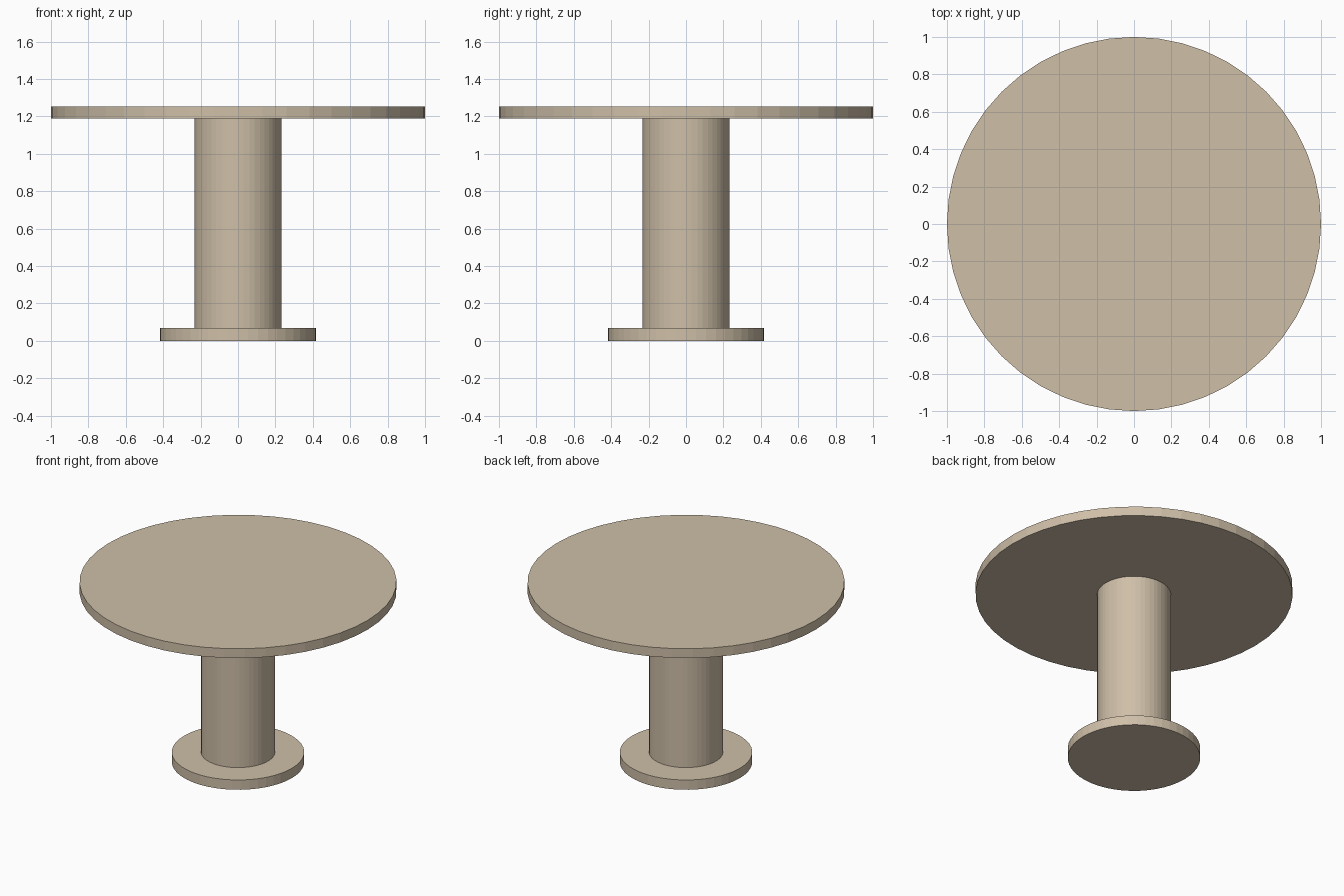
import bpy

if "Cube" in bpy.data.objects:
    bpy.data.objects.remove(bpy.data.objects["Cube"])

SIDES = 48

wood = bpy.data.materials.new("light_wood")
wood.diffuse_color = (0.62, 0.52, 0.39, 1)
wood.use_nodes = True
wood.node_tree.nodes["Principled BSDF"].inputs["Base Color"].default_value = wood.diffuse_color


def disc(name, radius, z0, z1):
    bpy.ops.mesh.primitive_cylinder_add(
        vertices=SIDES, radius=radius, depth=z1 - z0, location=(0, 0, (z0 + z1) / 2))
    obj = bpy.context.object
    obj.name = name
    obj.data.materials.append(wood)
    return obj


# Round foot, thick central column and wide round top, stacked
disc("base_plate", 0.418, 0.0, 0.068)
disc("column", 0.233, 0.068, 1.188)
disc("table_top", 1.0, 1.188, 1.253)
